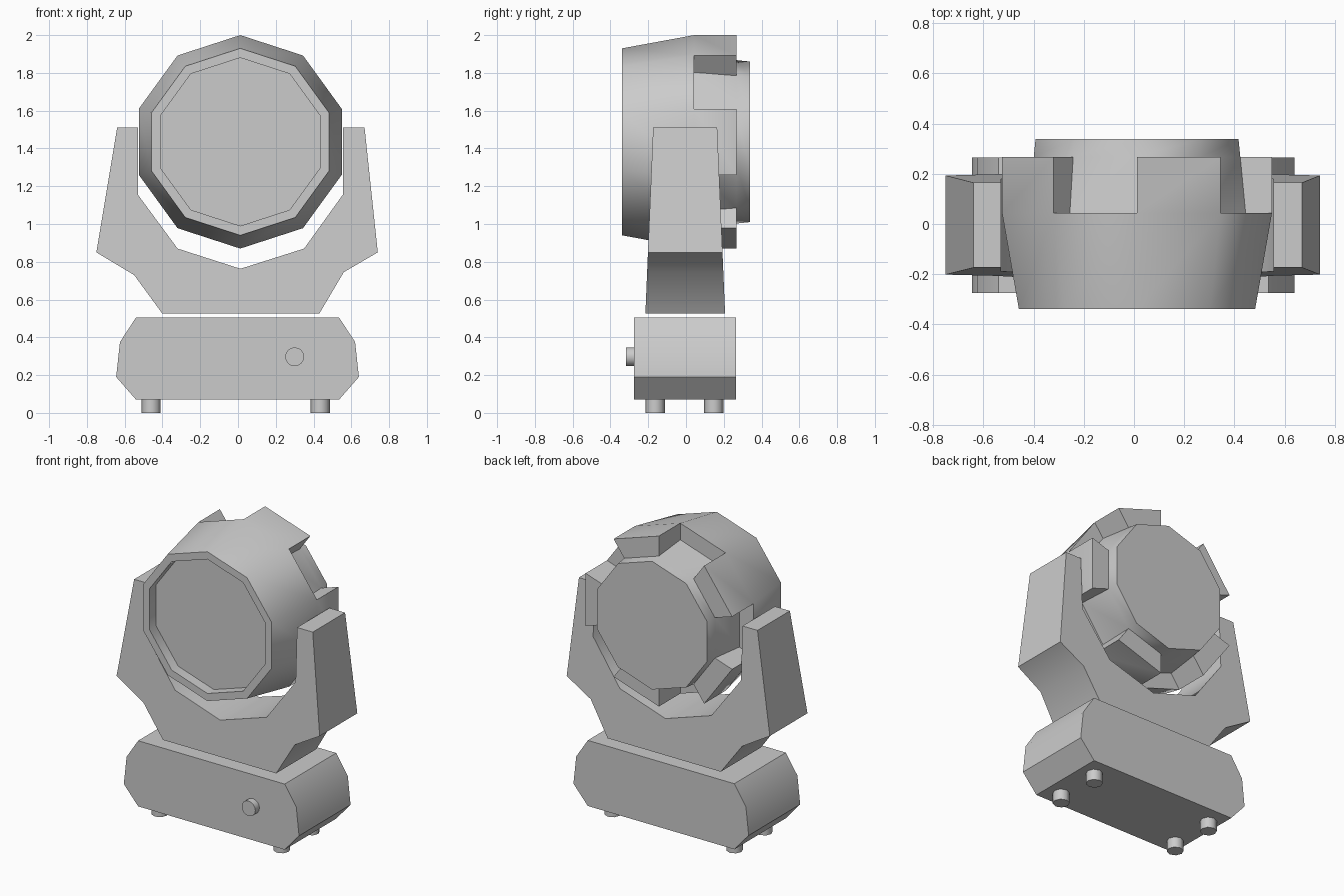
import bpy, bmesh, math

if "Cube" in bpy.data.objects:
    bpy.data.objects.remove(bpy.data.objects["Cube"])


def finish(name, bm, angle):
    """Turn a bmesh into a named object, smooth below the given angle."""
    bmesh.ops.recalc_face_normals(bm, faces=bm.faces[:])
    mesh = bpy.data.meshes.new(name)
    bm.to_mesh(mesh)
    bm.free()
    ob = bpy.data.objects.new(name, mesh)
    bpy.context.collection.objects.link(ob)
    bpy.ops.object.select_all(action='DESELECT')
    ob.select_set(True)
    bpy.context.view_layer.objects.active = ob
    bpy.ops.object.shade_smooth_by_angle(angle=math.radians(angle))
    return ob


def extrude_profile(name, pts, y_front, y_back, angle):
    """Solid from an x-z outline; y limits are functions of height."""
    bm = bmesh.new()
    front = [bm.verts.new((x, y_front(z), z)) for x, z in pts]
    back = [bm.verts.new((x, y_back(z), z)) for x, z in pts]
    bm.faces.new(front)
    bm.faces.new(back[::-1])
    n = len(pts)
    for i in range(n):
        j = (i + 1) % n
        bm.faces.new((front[i], front[j], back[j], back[i]))
    return finish(name, bm, angle)


def cylinder(name, radius, sides, start, end):
    """Capped cylinder along y or z between two points."""
    along_y = abs(end[1] - start[1]) > 1e-6
    bm = bmesh.new()
    rings = []
    for c in (start, end):
        ring = []
        for i in range(sides):
            a = 2 * math.pi * i / sides
            u, v = radius * math.cos(a), radius * math.sin(a)
            off = (u, 0, v) if along_y else (u, v, 0)
            ring.append(bm.verts.new([p + q for p, q in zip(c, off)]))
        rings.append(ring)
    bm.faces.new(rings[0])
    bm.faces.new(rings[1])
    for i in range(sides):
        j = (i + 1) % sides
        bm.faces.new((rings[0][i], rings[0][j], rings[1][j], rings[1][i]))
    return finish(name, bm, 50)


# Base housing
extrude_profile("base",
                [(-0.54, 0.505), (0.535, 0.505), (0.62, 0.375), (0.64, 0.19),
                 (0.535, 0.07), (-0.54, 0.07), (-0.645, 0.19), (-0.625, 0.375)],
                lambda z: -0.275, lambda z: 0.265, 47)

# Feet and front knob
for x in (-0.46, 0.435):
    for y in (-0.163, 0.147):
        cylinder("foot", 0.051, 8, (x, y, 0), (x, y, 0.07))
cylinder("front_knob", 0.05, 16, (0.30, -0.318, 0.297), (0.30, -0.275, 0.297))

# Yoke, slightly thinner towards the top
extrude_profile("yoke",
                [(-0.64, 1.51), (-0.75, 0.85), (-0.55, 0.73), (-0.40, 0.525),
                 (0.43, 0.525), (0.56, 0.745), (0.74, 0.85), (0.67, 1.51),
                 (0.555, 1.51), (0.555, 1.155), (0.35, 0.87), (0.013, 0.763),
                 (-0.32, 0.87), (-0.53, 1.155), (-0.53, 1.51)],
                lambda z: -0.174 - 0.041 * (1.51 - z) / 0.985,
                lambda z: 0.165 + 0.042 * (1.51 - z) / 0.985, 40)

# Ten-sided lamp head: recessed lens, flared shell, notched rear collar
N = 10
bm = bmesh.new()


def ring(r, y):
    return [bm.verts.new((0.012 + r * math.sin(2 * math.pi * i / N), y,
                          1.435 + r * math.cos(2 * math.pi * i / N)))
            for i in range(N)]


def quad(a, b, i):
    j = (i + 1) % N
    bm.faces.new((a[i], a[j], b[j], b[i]))


lens = ring(0.445, -0.27)
rim_in = ring(0.445, -0.338)
rim_out = ring(0.495, -0.338)
wide = ring(0.565, 0.043)
core_front = ring(0.455, 0.043)
collar = ring(0.565, 0.267)
core_mid = ring(0.4325, 0.267)
core_back = ring(0.425, 0.338)
bm.faces.new(lens)
bm.faces.new(core_back)
for i in range(N):
    quad(lens, rim_in, i)
    quad(rim_in, rim_out, i)
    quad(rim_out, wide, i)
    quad(core_mid, core_back, i)
    if i % 2 == 0:      # raised collar block
        quad(wide, collar, i)
        quad(collar, core_mid, i)
    else:               # notch
        quad(wide, core_front, i)
        quad(core_front, core_mid, i)
    bm.faces.new((wide[i], collar[i], core_mid[i], core_front[i]))
finish("lamp_head", bm, 37)
